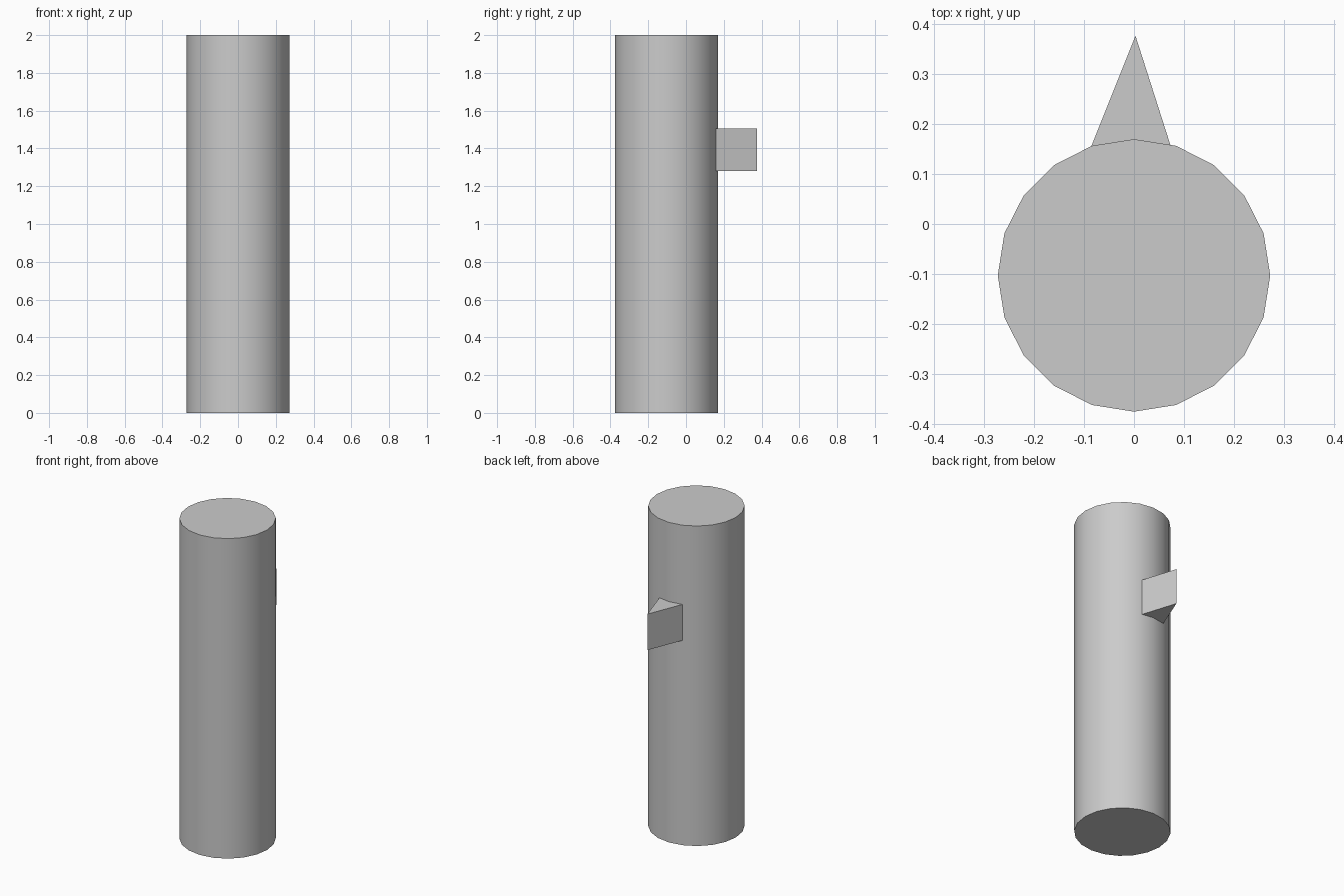
import bpy
import bmesh
import math

cube = bpy.data.objects.get("Cube")
if cube:
    bpy.data.objects.remove(cube, do_unlink=True)

# Single plain grey
grey = bpy.data.materials.new("plain grey")
grey.use_nodes = True
colour = (0.6, 0.6, 0.6, 1)
grey.diffuse_color = colour
grey.node_tree.nodes["Principled BSDF"].inputs["Base Color"].default_value = colour


def prism(name, outline, bottom, top):
    """Extrude a counter-clockwise outline straight up."""
    bm = bmesh.new()
    base = bm.faces.new([bm.verts.new((x, y, bottom)) for x, y in outline])
    extruded = bmesh.ops.extrude_face_region(bm, geom=[base], use_keep_orig=True)
    raised = [g for g in extruded["geom"] if isinstance(g, bmesh.types.BMVert)]
    bmesh.ops.translate(bm, vec=(0, 0, top - bottom), verts=raised)
    bmesh.ops.recalc_face_normals(bm, faces=bm.faces)
    mesh = bpy.data.meshes.new(name)
    bm.to_mesh(mesh)
    bm.free()
    mesh.materials.append(grey)
    obj = bpy.data.objects.new(name, mesh)
    bpy.context.collection.objects.link(obj)
    return obj


# Tall smooth column with twenty sides
sides, radius, centre_y = 20, 0.273, -0.103
circle = [(radius * math.cos(math.tau * i / sides),
           centre_y + radius * math.sin(math.tau * i / sides)) for i in range(sides)]
column = prism("column", circle, 0, 2)
bpy.context.view_layer.objects.active = column
column.select_set(True)
bpy.ops.object.shade_smooth_by_angle(angle=math.radians(30))

# Pointed wedge on the back, its root sunk into the column
prism("back_wedge", [(-0.096, 0.13), (0.082, 0.13), (0.003, 0.377)], 1.28, 1.505)
